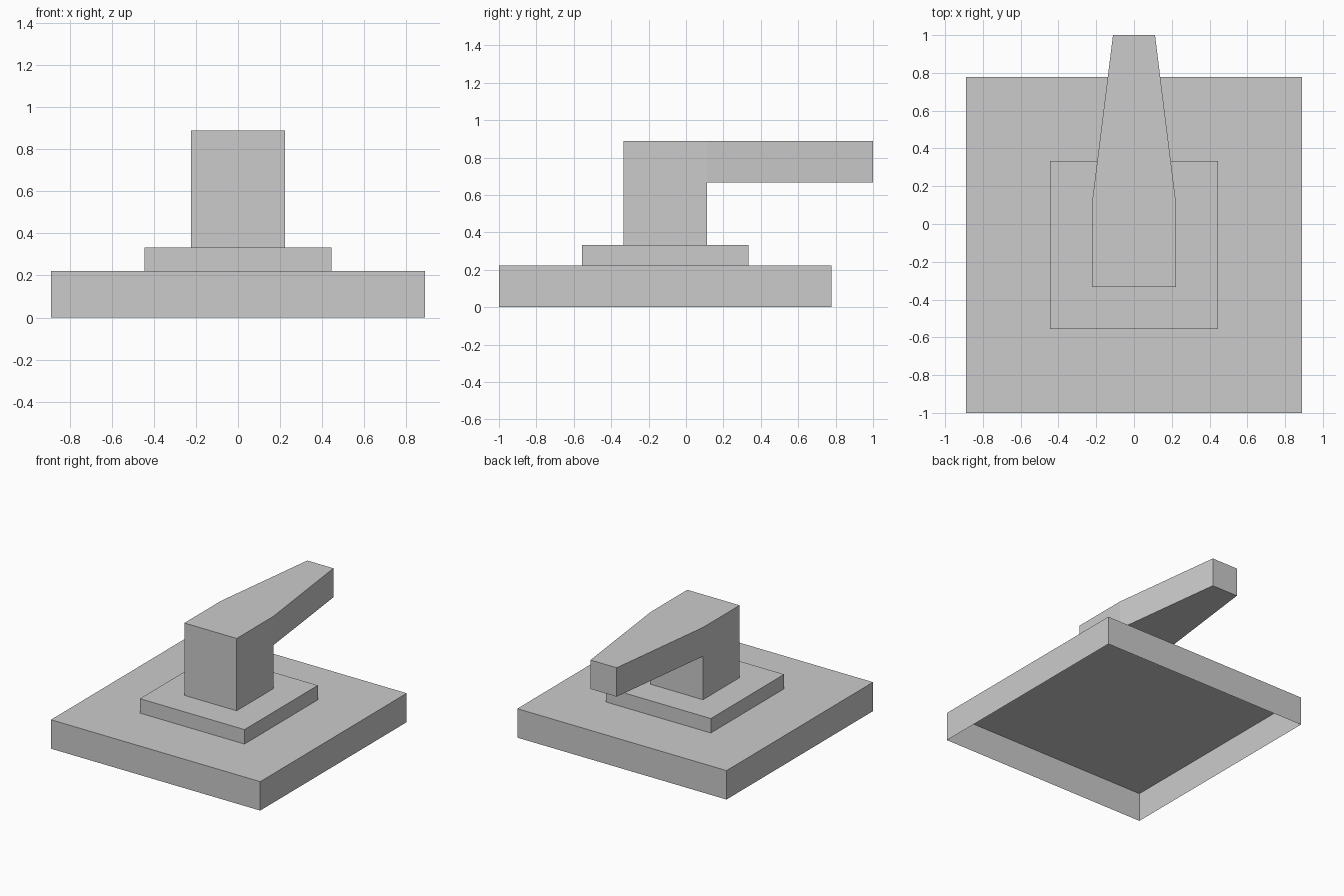
import bpy, bmesh

if "Cube" in bpy.data.objects:
    bpy.data.objects.remove(bpy.data.objects["Cube"])

U = 1 / 9  # design grid unit


def new_object(name, bm):
    bmesh.ops.recalc_face_normals(bm, faces=bm.faces)
    mesh = bpy.data.meshes.new(name)
    bm.to_mesh(mesh)
    bm.free()
    obj = bpy.data.objects.new(name, mesh)
    bpy.context.collection.objects.link(obj)
    return obj


def open_slab(name, half_x, y0, y1, z0, z1):
    """Box with no bottom face, sizes in grid units."""
    bm = bmesh.new()
    outline = [(-half_x, y0), (half_x, y0), (half_x, y1), (-half_x, y1)]
    top = bm.faces.new([bm.verts.new((x * U, y * U, z1 * U)) for x, y in outline])
    walls = bmesh.ops.extrude_edge_only(bm, edges=list(top.edges))
    for v in walls["geom"]:
        if isinstance(v, bmesh.types.BMVert):
            v.co.z = z0 * U
    return new_object(name, bm)


# Hollow base plate and the raised step on it
open_slab("base_plate", 8, -9, 7, 0, 2)
open_slab("raised_step", 4, -5, 3, 2, 3)

# Post with a tapering arm: stations of (y, bottom z, half width)
bm = bmesh.new()


def ring(y, z0, half):
    corners = [(-half, z0), (half, z0), (half, 8), (-half, 8)]
    return [bm.verts.new((x * U, y * U, z * U)) for x, z in corners]


def bridge(a, b, sides):
    for i in sides:
        j = (i + 1) % 4
        bm.faces.new((a[i], a[j], b[j], b[i]))


front, back, tip = ring(-3, 3, 2), ring(1, 6, 2), ring(9, 6, 1)
foot = [bm.verts.new((x * U, U, 3 * U)) for x in (-2, 2)]
bm.faces.new(front)
bm.faces.new(tip)
bm.faces.new((front[2], front[3], back[3], back[2]))        # post top
for s, t, f in ((0, 3, 0), (1, 2, 1)):                       # post sides
    bm.faces.new((front[s], front[t], back[t], back[s], foot[f]))
bm.faces.new((foot[0], foot[1], back[1], back[0]))          # post back
bridge(back, tip, range(4))                                  # arm
new_object("post_and_arm", bm)
